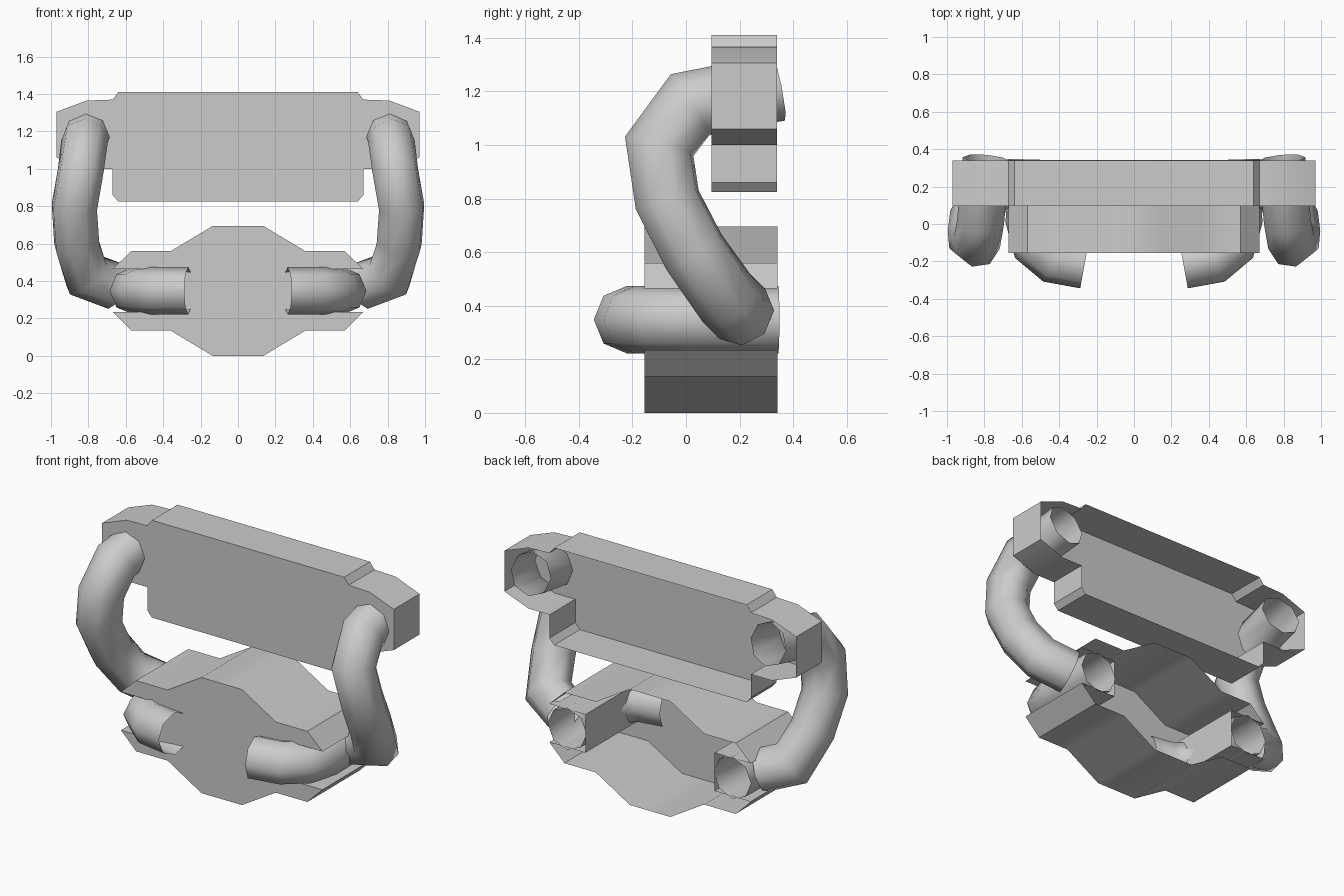
import bpy, bmesh, math
from mathutils import Vector

cube = bpy.data.objects.get("Cube")
if cube:
    bpy.data.objects.remove(cube, do_unlink=True)

GREY = (0.6, 0.6, 0.6, 1)
mat = bpy.data.materials.new("plain grey")
mat.use_nodes = True
mat.diffuse_color = GREY
mat.node_tree.nodes["Principled BSDF"].inputs["Base Color"].default_value = GREY


def finish(name, bm, angle):
    mesh = bpy.data.meshes.new(name)
    bm.to_mesh(mesh)
    bm.free()
    mesh.materials.append(mat)
    obj = bpy.data.objects.new(name, mesh)
    bpy.context.collection.objects.link(obj)
    bpy.ops.object.select_all(action='DESELECT')
    obj.select_set(True)
    bpy.context.view_layer.objects.active = obj
    bpy.ops.object.shade_smooth_by_angle(angle=math.radians(angle))
    return obj


def open_shell(name, half, front, back):
    """Front face with side walls, open at the back; half is the +x outline, top to bottom."""
    outline = half + [(-x, z) for x, z in reversed(half)]
    bm = bmesh.new()
    ring_f = [bm.verts.new((x, front, z)) for x, z in outline]
    ring_b = [bm.verts.new((x, back, z)) for x, z in outline]
    bm.faces.new(ring_f)
    n = len(outline)
    for i in range(n):
        j = (i + 1) % n
        bm.faces.new((ring_f[j], ring_f[i], ring_b[i], ring_b[j]))
    return finish(name, bm, 35)


def tube(name, path, radius, up, side, sides=8):
    """Open-ended tube with mitred bends along a path, mirrored by side."""
    pts = [Vector((x * side, y, z)) for x, y, z in path]
    dirs = [(b - a).normalized() for a, b in zip(pts, pts[1:])]
    bm = bmesh.new()
    rings = []
    u = Vector(up)
    for i, p in enumerate(pts):
        before, after = dirs[max(i - 1, 0)], dirs[min(i, len(dirs) - 1)]
        normal = (before + after).normalized()
        u = (u - normal * u.dot(normal)).normalized()
        w = normal.cross(u)
        bend = before - after
        stretch = 1 / max(normal.dot(after), 0.5)
        ring = []
        for k in range(sides):
            a = math.tau * k / sides
            off = (u * math.cos(a) + w * math.sin(a)) * radius
            if bend.length > 0.01:
                axis = bend.normalized()
                off += axis * off.dot(axis) * (stretch - 1)
            ring.append(bm.verts.new(p + off))
        rings.append(ring)
    for r, s in zip(rings, rings[1:]):
        for k in range(sides):
            m = (k + 1) % sides
            bm.faces.new((r[k], r[m], s[m], s[k]))
    bmesh.ops.recalc_face_normals(bm, faces=bm.faces)
    return finish(name, bm, 60)


# Upper plate with rounded ears
open_shell("upper_plate", [
    (0.64, 1.41), (0.67, 1.37), (0.81, 1.365), (0.97, 1.305), (0.97, 1.06),
    (0.81, 1.0), (0.67, 1.0), (0.67, 0.86), (0.64, 0.825)], 0.095, 0.34)

# Lower block with a square notch on each side
open_shell("lower_block", [
    (0.135, 0.695), (0.36, 0.56), (0.57, 0.56), (0.67, 0.465), (0.43, 0.465),
    (0.43, 0.235), (0.67, 0.235), (0.57, 0.135), (0.36, 0.135), (0.135, 0)],
    -0.155, 0.342)

# Tubes: side arms joining the plate and block, and elbows on the block
arm_path = [(0.79, 0.346, 1.215), (0.82, 0.015, 1.15), (0.84, -0.1, 0.995),
            (0.875, -0.07, 0.795), (0.862, 0.03, 0.6), (0.81, 0.15, 0.43),
            (0.65, 0.21, 0.37)]
elbow_path = [(0.265, -0.22, 0.348), (0.43, -0.19, 0.348), (0.525, -0.11, 0.348),
              (0.56, 0.02, 0.348), (0.55, 0.345, 0.348)]
for label, side in (("left", 1), ("right", -1)):
    tube(label + "_arm_tube", arm_path, 0.126, (0, 0, 1), side)
    tube(label + "_elbow_tube", elbow_path, 0.126, (0, 0, 1), side)
